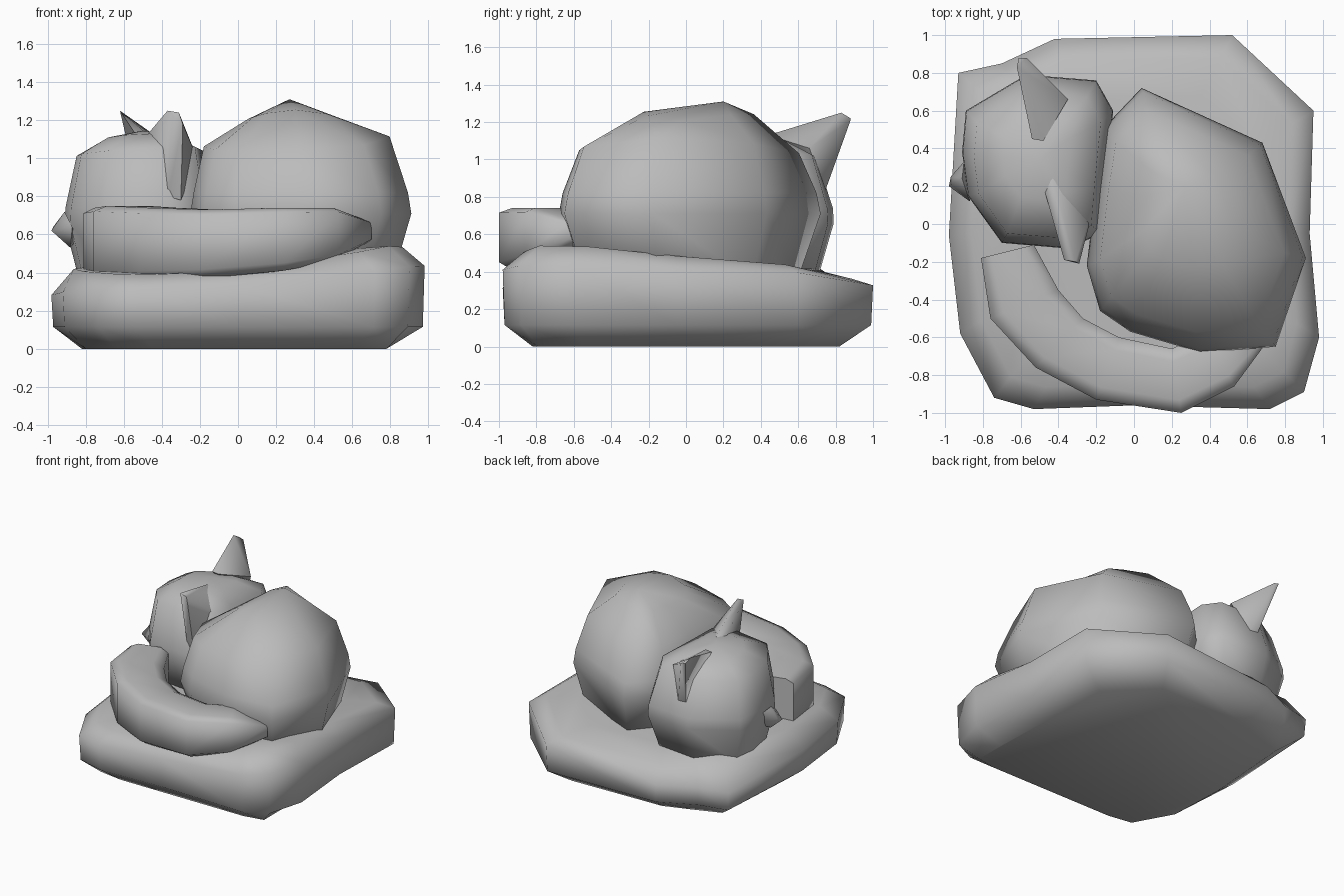
import bpy, bmesh, math
from mathutils import Vector

grey = bpy.data.materials.new("soft grey")
grey.diffuse_color = (0.5, 0.5, 0.5, 1)


def finish(name, bm, angle=75):
    bmesh.ops.recalc_face_normals(bm, faces=bm.faces[:])
    mesh = bpy.data.meshes.new(name)
    bm.to_mesh(mesh)
    bm.free()
    mesh.materials.append(grey)
    ob = bpy.data.objects.new(name, mesh)
    bpy.context.collection.objects.link(ob)
    bpy.ops.object.select_all(action='DESELECT')
    ob.select_set(True)
    bpy.context.view_layer.objects.active = ob
    bpy.ops.object.shade_smooth_by_angle(angle=math.radians(angle))
    return ob


def loft(name, rings, peak=None):
    """Bridge equal rings, cap the start, close the end on a peak or a cap."""
    bm = bmesh.new()
    rows = [[bm.verts.new(p) for p in ring] for ring in rings]
    n = len(rows[0])
    for a, b in zip(rows, rows[1:]):
        for i in range(n):
            j = (i + 1) % n
            bm.faces.new((a[i], a[j], b[j], b[i]))
    bm.faces.new(rows[0])
    if peak:
        top = bm.verts.new(peak)
        for i in range(n):
            bm.faces.new((rows[-1][i], rows[-1][(i + 1) % n], top))
    else:
        bm.faces.new(rows[-1])
    return finish(name, bm)


def scaled(outline, centre, s, height, shift=(0, 0)):
    """Scale a plan outline about a centre; height is a function of x, y."""
    ring = []
    for x, y in outline:
        x = centre[0] + (x - centre[0]) * s + shift[0]
        y = centre[1] + (y - centre[1]) * s + shift[1]
        ring.append((x, y, height(x, y)))
    return ring


def flat(z):
    return lambda x, y: z


def hull(name, points):
    bm = bmesh.new()
    for p in points:
        bm.verts.new(p)
    bmesh.ops.convex_hull(bm, input=bm.verts[:])
    return finish(name, bm)


# cushion: pillow sagging along the middle, higher at the front right
base = [(-0.77, 0.65), (-0.58, 0.72), (-0.35, 0.80), (0.42, 0.82), (0.74, 0.50),
        (0.76, -0.05), (0.78, -0.55), (0.78, -0.79), (0.62, -0.82), (0.0, -0.82),
        (-0.45, -0.82), (-0.64, -0.79), (-0.80, -0.50), (-0.82, -0.05)]
plan = [(-0.93, 0.80), (-0.70, 0.85), (-0.42, 0.98), (0.52, 1.0), (0.95, 0.60),
        (0.93, -0.05), (0.98, -0.60), (0.90, -0.89), (0.72, -0.98), (0.0, -0.96),
        (-0.53, -0.98), (-0.74, -0.92), (-0.92, -0.58), (-0.98, -0.06)]
o = (0, 0)
loft("cushion", [
    scaled(base, o, 1.0, flat(0)),
    scaled(plan, o, 0.99, flat(0.115)),
    scaled(plan, o, 1.0, lambda x, y: 0.31 + 0.07 * x - 0.03 * y + 0.04 * x * x),
    scaled(plan, o, 0.88, lambda x, y: 0.38 + 0.04 * x - 0.035 * y + 0.10 * x * x - 0.06 * x * y),
    scaled(plan, o, 0.68, lambda x, y: 0.415 + 0.04 * x - 0.02 * y + 0.10 * x * x - 0.10 * x * y),
], (0, 0, 0.42))

# body: big curled-up back
plan = [(0.04, 0.72), (0.68, 0.43), (0.91, -0.18), (0.75, -0.65), (0.35, -0.68),
        (-0.02, -0.57), (-0.18, -0.46), (-0.25, -0.22), (-0.20, 0.20), (-0.15, 0.52)]
c = (0.32, 0.0)
loft("body", [
    scaled(plan, c, 0.83, flat(0.36)),
    scaled(plan, c, 1.0, flat(0.71)),
    scaled(plan, c, 0.97, flat(0.82)),
    scaled(plan, c, 0.84, lambda x, y: 1.09 + 0.05 * x - 0.1 * abs(y), (-0.02, 0)),
    scaled(plan, c, 0.42, lambda x, y: 1.255 - 0.8 * (x - 0.3) ** 2, (-0.03, 0.06)),
], (0.27, 0.20, 1.31))

# head
plan = [(-0.89, 0.60), (-0.57, 0.79), (-0.20, 0.76), (-0.11, 0.60), (-0.15, 0.20),
        (-0.17, -0.05), (-0.35, -0.13), (-0.70, -0.10), (-0.88, 0.15), (-0.91, 0.38)]
c = (-0.52, 0.34)
loft("head", [
    scaled(plan, c, 0.82, flat(0.38)),
    scaled(plan, c, 1.0, flat(0.66)),
    scaled(plan, c, 0.99, flat(0.74)),
    scaled(plan, c, 0.84, lambda x, y: 1.03 + 0.05 * (x + 0.5) - 0.05 * (y - 0.34), (0, -0.02)),
    scaled(plan, c, 0.45, lambda x, y: 1.11 + 0.04 * (x + 0.5) - 0.08 * (y - 0.34)),
], (-0.50, 0.34, 1.145))

# nose
hull("nose", [(-0.98, 0.20, 0.62), (-0.97, 0.25, 0.64), (-0.90, 0.33, 0.70),
              (-0.91, 0.24, 0.72), (-0.87, 0.12, 0.64), (-0.88, 0.20, 0.53),
              (-0.84, 0.30, 0.58)])

# ears: blunt wedges leaning away from the head
hull("back_ear", [(-0.62, 0.83, 1.25), (-0.61, 0.88, 1.22), (-0.57, 0.88, 1.21),
                  (-0.54, 0.45, 1.13), (-0.48, 0.44, 1.13), (-0.35, 0.66, 1.06),
                  (-0.45, 0.74, 0.82), (-0.52, 0.74, 0.82)])
hull("front_ear", [(-0.37, -0.19, 1.25), (-0.31, -0.20, 1.24), (-0.29, -0.21, 1.18),
                   (-0.48, 0.20, 1.12), (-0.43, 0.24, 1.14), (-0.21, 0.10, 0.99),
                   (-0.30, -0.12, 0.78), (-0.37, -0.10, 0.80)])

# tail: boxy sweep given as outer edge, inner edge, bottom, top
stations = [(-0.81, -0.18, -0.53, -0.11, 0.37, 0.74),
            (-0.76, -0.50, -0.40, -0.35, 0.36, 0.75),
            (-0.52, -0.76, -0.27, -0.50, 0.36, 0.74),
            (-0.20, -0.93, -0.08, -0.60, 0.37, 0.73),
            (0.25, -1.00, 0.20, -0.66, 0.41, 0.74),
            (0.53, -0.86, 0.38, -0.58, 0.46, 0.74),
            (0.70, -0.63, 0.62, -0.52, 0.56, 0.67)]
section = [(1, 0.85), (0.6, 1), (-0.6, 1), (-1, 0.8),
           (-1, -0.7), (-0.6, -1), (0.6, -1), (1, -0.75)]
rings = []
for ox, oy, ix, iy, lo, hi in stations:
    outer, inner = Vector((ox, oy, 0)), Vector((ix, iy, 0))
    mid, half = (outer + inner) / 2, (outer - inner) / 2
    rings.append([mid + half * u + Vector((0, 0, (lo + hi) / 2 + (hi - lo) / 2 * v))
                  for u, v in section])
loft("tail", rings)
